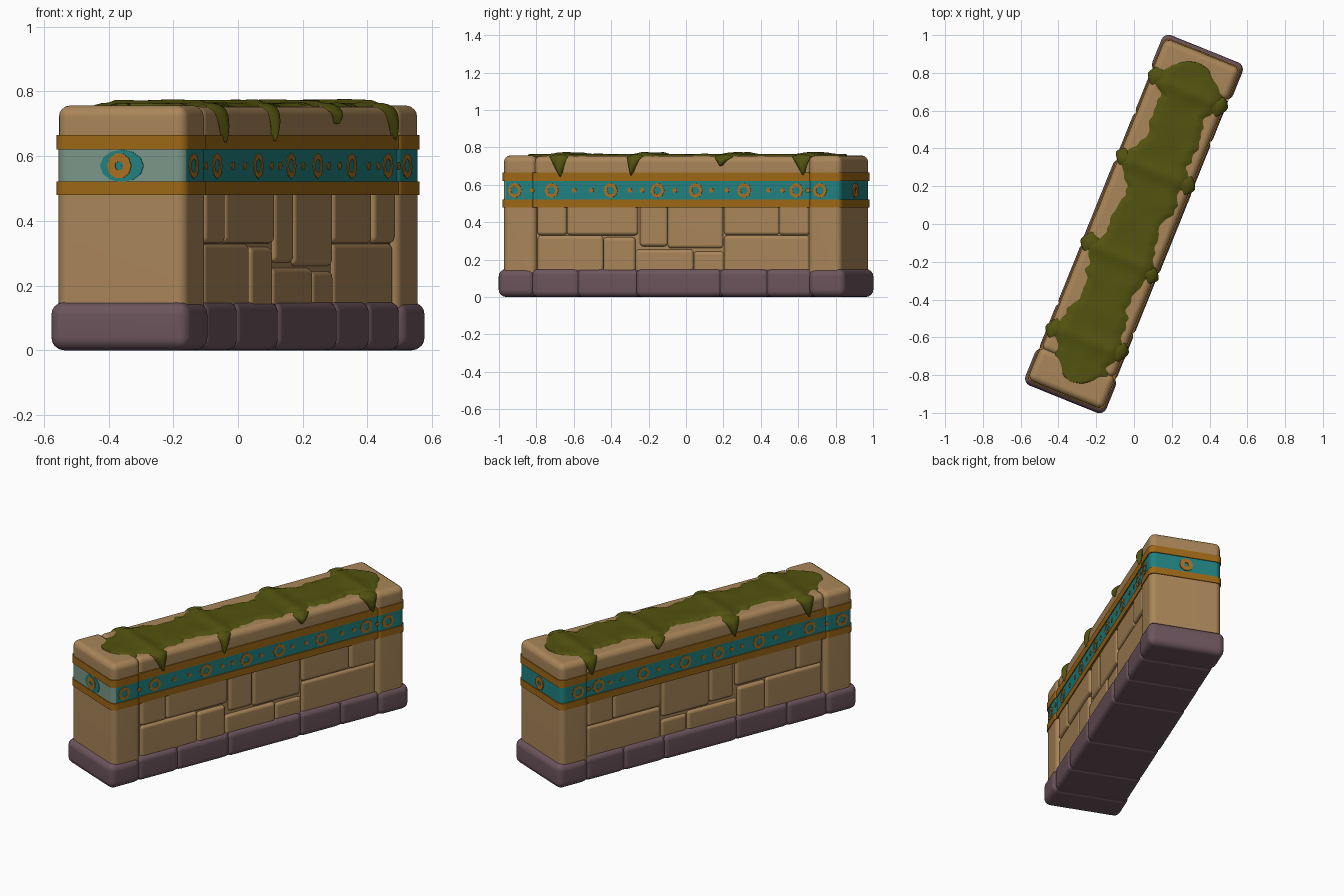
import bpy, bmesh, math, random
from mathutils import noise, Vector

random.seed(4)
TURN = math.radians(-22)      # the wall stands diagonally
HALF, JOINT = 0.975, 0.785    # half length, inner edge of end pillars

if "Cube" in bpy.data.objects:
    bpy.data.objects.remove(bpy.data.objects["Cube"])


def material(name, rgb):
    m = bpy.data.materials.new(name)
    m.use_nodes = True
    m.diffuse_color = (*rgb, 1)
    bsdf = m.node_tree.nodes["Principled BSDF"]
    bsdf.inputs["Base Color"].default_value = (*rgb, 1)
    bsdf.inputs["Roughness"].default_value = 0.9
    return m


SAND = material("sandstone", (0.40, 0.24, 0.10))
PURPLE = material("purple stone", (0.15, 0.09, 0.11))
GOLD = material("gold trim", (0.34, 0.14, 0.008))
TEAL = material("teal band", (0.015, 0.22, 0.22))
PALE = material("faded teal", (0.20, 0.31, 0.25))
ORANGE = material("orange ornament", (0.40, 0.16, 0.015))
MOSS = material("moss", (0.085, 0.085, 0.005))


def finish(name, bm, mat):
    bmesh.ops.recalc_face_normals(bm, faces=bm.faces)
    me = bpy.data.meshes.new(name)
    bm.to_mesh(me)
    bm.free()
    me.materials.append(mat)
    ob = bpy.data.objects.new(name, me)
    bpy.context.collection.objects.link(ob)
    ob.rotation_euler.z = TURN
    me.shade_smooth()
    return ob


def block(name, hx, y0, y1, z0, z1, bevel, mat, upright_only=False):
    """Box across the full wall thickness, with rounded edges."""
    bm = bmesh.new()
    bmesh.ops.create_cube(bm, size=1)
    for v in bm.verts:
        v.co = (v.co.x * 2 * hx, y1 if v.co.y > 0 else y0, z1 if v.co.z > 0 else z0)
    edges = [e for e in bm.edges if not upright_only
             or abs(e.verts[0].co.z - e.verts[1].co.z) > 0.001]
    bmesh.ops.bevel(bm, geom=edges, offset=bevel, segments=4, profile=0.5, affect='EDGES')
    ob = finish(name, bm, mat)
    if upright_only:
        for f in ob.data.polygons:
            f.use_smooth = abs(f.normal.z) < 0.5
        for e in ob.data.edges:
            a, b = (ob.data.vertices[i].co.z for i in e.vertices)
            e.use_edge_sharp = abs(a - b) < 0.001
    wn = ob.modifiers.new("Normals", 'WEIGHTED_NORMAL')
    wn.keep_sharp = True
    return ob


# Base course of purple stones
seams = [-1.0, -0.80, -0.54, -0.20, 0.28, 0.55, 0.80, 1.0]
for i, (a, b) in enumerate(zip(seams, seams[1:])):
    end = i in (0, len(seams) - 2)
    block(f"base_stone_{i}", 0.231 if end else random.uniform(0.219, 0.227),
          a - 0.008 * (a > -1), b + 0.008 * (b < 1), 0, 0.15, 0.04 if end else 0.032, PURPLE)
block("base_core", 0.205, -0.95, 0.95, 0.005, 0.145, 0.01, PURPLE)

# Wall core and the uneven bricks (y0, y1, z0, z1)
block("wall_core", 0.188, -0.9, 0.9, 0.1, 0.7, 0.01, SAND)
bricks = [(-.78, -.40, .13, .33), (-.78, -.61, .33, .50), (-.61, -.20, .33, .50),
          (-.40, -.215, .13, .32), (-.19, -.03, .27, .50), (-.215, .12, .13, .255),
          (-.03, .29, .26, .50), (.12, .295, .13, .245), (.295, .79, .13, .33),
          (.295, .615, .33, .50), (.615, .79, .33, .50)]
for i, (a, b, c, d) in enumerate(bricks):
    block(f"brick_{i}", random.uniform(0.200, 0.209), a, b, c, d, 0.02, SAND)

# End pillars and cap stones
for side, name in ((-1, "front"), (1, "back")):
    a, b = sorted((side * JOINT, side * HALF))
    block(f"{name}_pillar", 0.215, a, b, 0.10, 0.53, 0.035, SAND)
    block(f"{name}_cap", 0.215, a, b, 0.61, 0.757, 0.036, SAND)
block("middle_cap", 0.207, -0.80, 0.80, 0.61, 0.754, 0.034, SAND)


# Bands running round the wall, thicker at the ends
def band(name, grow, z0, z1, mat):
    block(f"{name}_middle", 0.208 + grow, -0.8, 0.8, z0, z1, 0.005, mat, True)
    ends = []
    for side in (-1, 1):
        a, b = sorted((side * JOINT, side * (HALF + grow)))
        ends.append(block(f"{name}_end_{side}", 0.215 + grow, a, b, z0, z1, 0.035, mat, True))
    return ends


band("lower_trim", 0.005, 0.48, 0.522, GOLD)
band("upper_trim", 0.005, 0.62, 0.665, GOLD)
front_band = band("teal_band", 0, 0.515, 0.625, TEAL)[0]

# Faded paint on the front end of the band
front_band.data.materials.append(PALE)
for f in front_band.data.polygons:
    if f.normal.y < -0.3:
        f.material_index = 1


# Ring and dot ornaments as thin plates
def ring(bm, centre, axis_y, r_out, r_in, out, sides=8):
    """Flat ring on the x side, or on the y end if axis_y; out is its face offset."""
    loops = []
    for r, d in ((r_in, out), (r_out, out), (r_out, out * 0.99), (r_in, out * 0.99)):
        loop = []
        for k in range(sides):
            t = math.tau * k / sides
            s, z = centre + r * math.cos(t), 0.57 + r * math.sin(t)
            loop.append(bm.verts.new((s, d, z) if axis_y else (d, s, z)))
        loops.append(loop)
    for p, q in zip(loops, loops[1:] + loops[:1]):
        for k in range(sides):
            n = (k + 1) % sides
            bm.faces.new((p[k], p[n], q[n], q[k]))


rings = [-.90, -.69, -.35, -.08, .14, .42, .72, .86]
dots = [-.80, -.56, -.46, -.24, -.17, .02, .23, .32, .56, .64, .79, .94]
bm = bmesh.new()
for side in (-1, 1):
    for y in rings + dots:
        x = side * (0.218 if abs(y) > JOINT else 0.211)
        if y in rings:
            ring(bm, y, False, 0.040, 0.022, x)
        elif abs(y) < 0.93:
            ring(bm, y, False, 0.014, 0.001, x, 6)
    ring(bm, 0, True, 0.040, 0.014, side * (HALF + 0.006), 10)
finish("band_ornaments", bm, ORANGE).data.shade_flat()

# Teal patch behind the front emblem
bm = bmesh.new()
ring(bm, 0.005, True, 0.05, 0.001, -HALF - 0.003, 12)
for v in bm.verts:
    v.co.x *= 1.45
finish("front_emblem_patch", bm, TEAL).data.shade_flat()

# Moss sheet: ragged strip on top that widens at the drips
DRIPS = [-.665, -.19, .30, .755]


def reach(y, side):
    near = max(math.exp(-((y - d) / 0.055) ** 2) for d in DRIPS)
    wobble = noise.noise(Vector((y * 7, side * 3.7, 0.5))) * 0.05
    wobble += noise.noise(Vector((y * 25, side * 5.1, 2.5))) * 0.025
    w = (0.165 if side > 0 else 0.145) + wobble
    w += (0.20 - w) * near
    taper = min(1, max(0, (0.91 - abs(y - 0.01)) / 0.10)) ** 0.5
    return max(0.004, w * taper)


bm = bmesh.new()
rows, cols = 150, 20
grid = []
for i in range(rows + 1):
    y = -0.90 + 1.82 * i / rows
    left, right = reach(y, -1), reach(y, 1)
    ridge = max(math.exp(-((y - d) / 0.04) ** 2) for d in DRIPS)
    row = []
    for j in range(cols + 1):
        t = j / cols
        x = -left + (left + right) * t
        lump = noise.noise(Vector((x * 9, y * 9, 1))) * 0.004
        edge = min(1, 7 * min(t, 1 - t))
        drop = max(0, abs(x) - 0.175) * 0.5
        z = 0.750 + edge * (0.014 + lump + 0.010 * ridge) - drop
        row.append(bm.verts.new((x, y, z)))
    grid.append(row)
for p, q in zip(grid, grid[1:]):
    for j in range(cols):
        bm.faces.new((p[j], p[j + 1], q[j + 1], q[j]))
finish("moss_sheet", bm, MOSS)

# Moss drips hanging over both sides: (x, z, half width)
PATH = [(.12, .762, .03), (.165, .768, .055), (.20, .762, .06), (.222, .745, .052),
        (.23, .72, .040), (.232, .69, .027), (.228, .665, .017), (.222, .64, .006)]


def drip(name, side, y0, length, width):
    bm = bmesh.new()
    prev = None
    for k, (x, z, w) in enumerate(PATH):
        if z < 0.745:
            z = 0.745 - (0.745 - z) * length
        lean = 0.004 * k * math.sin(y0 * 9 + side)
        row = []
        for j in range(9):
            t = -1 + j / 4
            sink = 0.022 * t * t
            over = min(1, max(0, (x - 0.17) / 0.05))
            row.append(bm.verts.new((side * (x - sink * over), y0 + lean + w * width * t,
                                     z - sink * (1 - over))))
        if prev:
            for j in range(8):
                bm.faces.new((prev[j], prev[j + 1], row[j + 1], row[j]))
        prev = row
    ob = finish(name, bm, MOSS)
    ob.modifiers.new("Thickness", 'SOLIDIFY').thickness = 0.008
    sub = ob.modifiers.new("Smooth", 'SUBSURF')
    sub.levels = sub.render_levels = 1


for i, y in enumerate(DRIPS):
    for side, label in ((-1, "right"), (1, "left")):
        drip(f"{label}_moss_drip_{i}", side, y - 0.02 * side * (i % 2), (1.0, 0.95, 0.45, 0.9)[i],
             random.uniform(0.75, 1.05))
